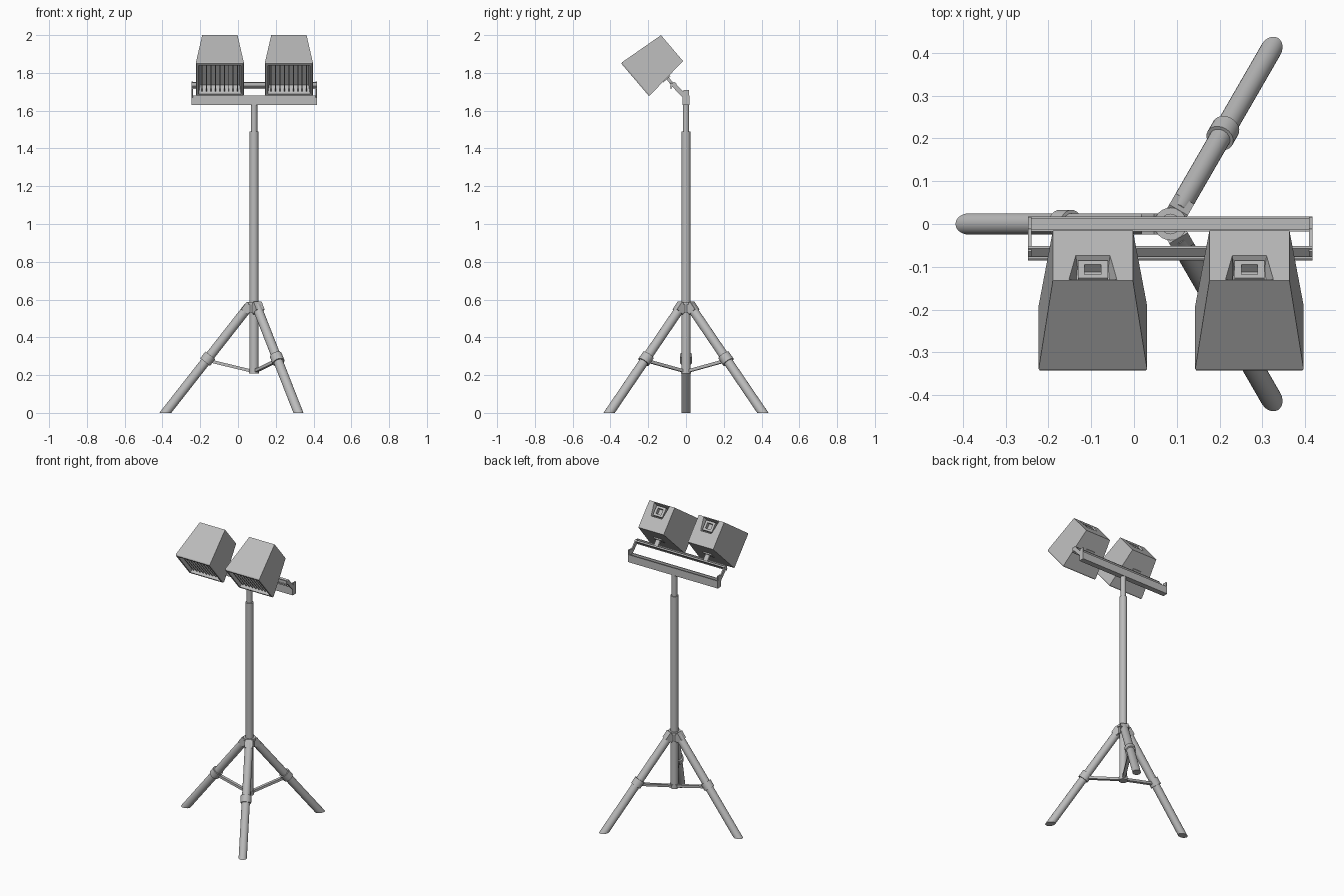
import bpy, bmesh, math
from mathutils import Vector, Matrix

cube = bpy.data.objects.get("Cube")
if cube:
    bpy.data.objects.remove(cube)

grey = bpy.data.materials.new("grey_metal")
grey.use_nodes = True
grey.diffuse_color = (0.5, 0.5, 0.5, 1)
grey.node_tree.nodes["Principled BSDF"].inputs["Base Color"].default_value = (0.5, 0.5, 0.5, 1)

PX = 0.085                      # pole position in x
TILT = math.radians(40.4)       # downward aim of the lamps


def finish(name, bm, matrix=None, smooth=False):
    bmesh.ops.recalc_face_normals(bm, faces=bm.faces)
    mesh = bpy.data.meshes.new(name)
    bm.to_mesh(mesh)
    bm.free()
    obj = bpy.data.objects.new(name, mesh)
    bpy.context.collection.objects.link(obj)
    mesh.materials.append(grey)
    if matrix:
        obj.matrix_world = matrix
    if smooth:
        bpy.ops.object.select_all(action='DESELECT')
        obj.select_set(True)
        bpy.context.view_layer.objects.active = obj
        bpy.ops.object.shade_smooth_by_angle(angle=math.radians(35))
    return obj


def tube(name, a, b, r, sides=24, ground_cut=False):
    a, b = Vector(a), Vector(b)
    d = b - a
    m = Matrix.Translation((a + b) / 2) @ d.to_track_quat('Z', 'Y').to_matrix().to_4x4()
    bm = bmesh.new()
    bmesh.ops.create_cone(bm, cap_ends=True, segments=sides, radius1=r, radius2=r,
                          depth=d.length, matrix=m)
    if ground_cut:
        bmesh.ops.bisect_plane(bm, geom=bm.verts[:] + bm.edges[:] + bm.faces[:],
                               plane_co=(0, 0, 0), plane_no=(0, 0, -1), clear_outer=True)
        bmesh.ops.holes_fill(bm, edges=[e for e in bm.edges if e.is_boundary])
    return finish(name, bm, smooth=True)


def box(name, centre, size, rot=0, matrix=None):
    m = Matrix.Translation(centre) @ Matrix.Rotation(rot, 4, 'X') @ Matrix.Diagonal((*size, 1))
    bm = bmesh.new()
    bmesh.ops.create_cube(bm, size=1, matrix=m)
    return finish(name, bm, matrix)


def bar(name, a, b, width, thick):
    # flat bar between two points
    a, b = Vector(a), Vector(b)
    d = b - a
    m = (Matrix.Translation((a + b) / 2) @ d.to_track_quat('Z', 'Y').to_matrix().to_4x4()
         @ Matrix.Diagonal((width, thick, d.length, 1)))
    bm = bmesh.new()
    bmesh.ops.create_cube(bm, size=1, matrix=m)
    return finish(name, bm)


def rect_loft(name, rings, matrix):
    # each ring: depth y, bottom and top half widths, bottom and top z
    bm = bmesh.new()
    loops = [[bm.verts.new(p) for p in ((-wb, y, z0), (wb, y, z0), (wt, y, z1), (-wt, y, z1))]
             for y, wb, wt, z0, z1 in rings]
    for p, q in zip(loops, loops[1:]):
        for i in range(4):
            j = (i + 1) % 4
            bm.faces.new((p[i], p[j], q[j], q[i]))
    bm.faces.new(loops[0])
    bm.faces.new(loops[-1])
    return finish(name, bm, matrix)


# telescopic pole
tube("lower_pole", (PX, 0, 0.21), (PX, 0, 1.49), 0.024)
tube("upper_pole", (PX, 0, 1.48), (PX, 0, 1.64), 0.017)
tube("hub", (PX, 0, 0.53), (PX, 0, 0.585), 0.033)
tube("hub_flange", (PX, 0, 0.573), (PX, 0, 0.588), 0.038)
tube("brace_collar", (PX, 0, 0.208), (PX, 0, 0.235), 0.027)

# three legs with clamps and braces
for k in range(3):
    ang = math.radians(60 + 120 * k)

    def at(r, z):
        return (PX + r * math.cos(ang), r * math.sin(ang), z)
    tube(f"leg_{k + 1}", at(0.03, 0.561), at(0.53, -0.0765), 0.025, ground_cut=True)
    tube(f"leg_clamp_{k + 1}", at(0.231, 0.305), at(0.259, 0.269), 0.033)
    bar(f"brace_{k + 1}", at(0.235, 0.275), at(0.015, 0.222), 0.02, 0.016)
    bar(f"hub_lug_{k + 1}", at(0.02, 0.575), at(0.05, 0.535), 0.05, 0.045)

# mounting frame: channel bar, tilted rail and end links
box("mount_floor", (PX, 0, 1.634), (0.664, 0.036, 0.008))
for side, y in (("front", -0.015), ("back", 0.015)):
    box(f"mount_{side}_wall", (PX, y, 1.655), (0.664, 0.006, 0.05))
box("tilted_rail", (PX, -0.068, 1.735), (0.664, 0.036, 0.01), TILT)
box("tilted_rail_lip", (PX, -0.079, 1.732), (0.664, 0.006, 0.034))
for side, s in (("right", -1), ("left", 1)):
    x = PX + s * 0.328
    box(f"{side}_ear", (x, 0.002, 1.67), (0.008, 0.028, 0.08))
    bar(f"{side}_link", (x, 0.003, 1.665), (x, -0.073, 1.745), 0.008, 0.024)

# two floodlights
for side, cx in (("right", -0.096), ("left", 0.2695)):
    m = Matrix.Translation((cx, -0.074, 1.931)) @ Matrix.Rotation(TILT, 4, 'X')
    rect_loft(f"{side}_lamp_housing", [
        (-0.03, 0.036, 0.04, 0.008, 0.076),
        (0, 0.04, 0.056, 0, 0.086),
        (0, 0.0935, 0.0935, -0.09, 0.09),
        (-0.25, 0.1265, 0.1265, -0.1145, 0.1145),
        (-0.2575, 0.1235, 0.1235, -0.1115, 0.1115),
        (-0.2575, 0.112, 0.112, -0.1, 0.1),
        (-0.19, 0.104, 0.104, -0.093, 0.093)], m)
    # vertical louvres in the front opening
    for i in range(9):
        box(f"{side}_louvre_{i + 1}", ((i - 4) * 0.0235, -0.217, 0), (0.005, 0.05, 0.19), matrix=m)
    # socket frame in the rear recess
    for z in (0.017, 0.067):
        box(f"{side}_socket_rail", (0, -0.018, z), (0.07, 0.024, 0.014), matrix=m)
    for x in (-0.027, 0.027):
        box(f"{side}_socket_post", (x, -0.018, 0.042), (0.016, 0.024, 0.04), matrix=m)
    # hinge under the housing
    box(f"{side}_hinge_pad", (0, -0.128, -0.104), (0.06, 0.05, 0.008), matrix=m)
    bar(f"{side}_hinge_arm", (cx, -0.1, 1.775), (cx, -0.066, 1.732), 0.03, 0.016)
